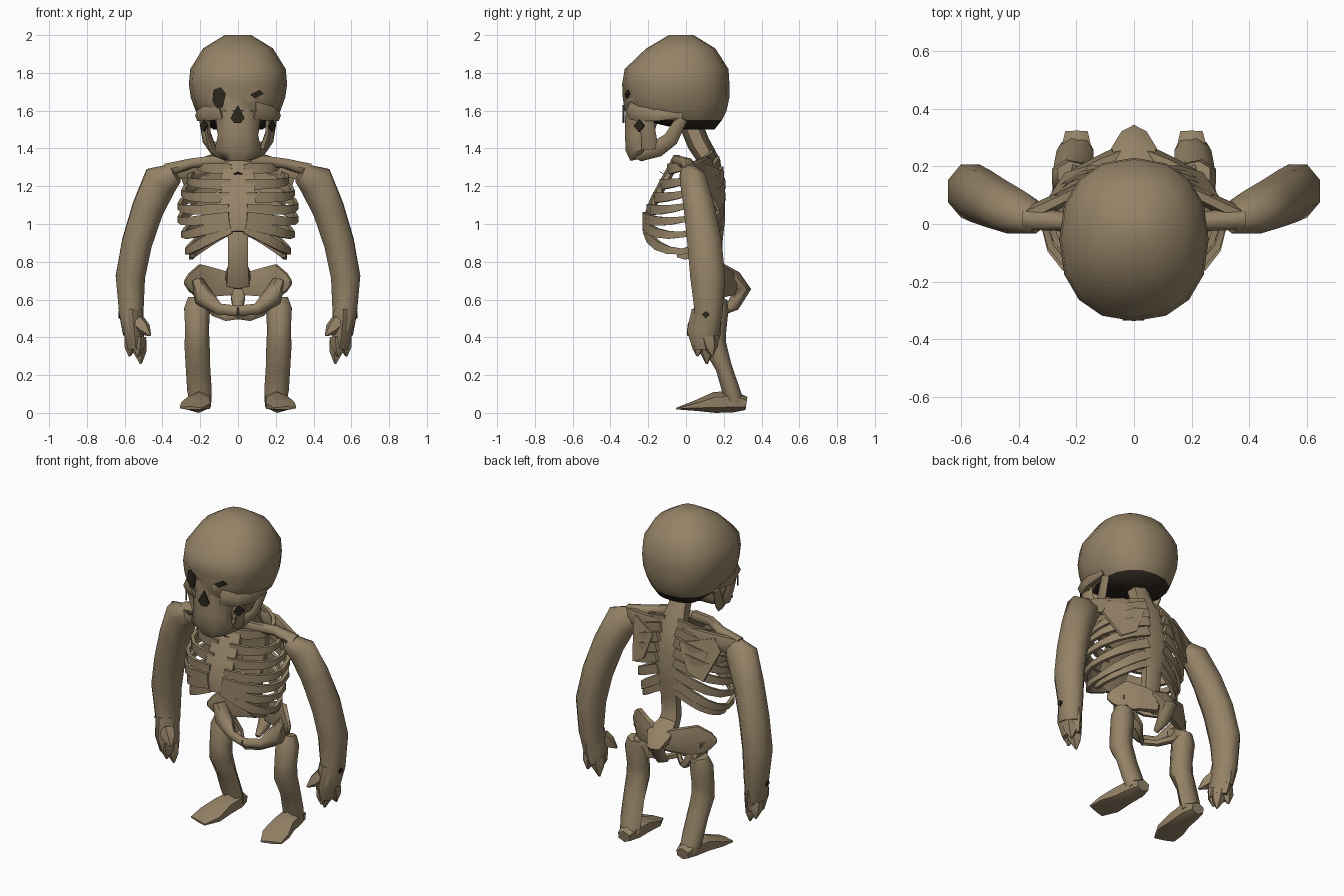
import bpy, bmesh, math
from mathutils import Vector


def material(name, rgb):
    m = bpy.data.materials.new(name)
    m.diffuse_color = (*rgb, 1)
    return m


BONE = material("aged bone", (0.30, 0.225, 0.135))
DARK = material("dark hollow", (0.025, 0.019, 0.012))
DIAMOND = ((1, 0), (0, 1), (-1, 0), (0, -1))


def finish(name, bm, angle=60, mats=(BONE, DARK)):
    bmesh.ops.recalc_face_normals(bm, faces=bm.faces)
    me = bpy.data.meshes.new(name)
    bm.to_mesh(me)
    bm.free()
    ob = bpy.data.objects.new(name, me)
    bpy.context.collection.objects.link(ob)
    for m in mats:
        me.materials.append(m)
    bpy.ops.object.select_all(action='DESELECT')
    ob.select_set(True)
    bpy.context.view_layer.objects.active = ob
    bpy.ops.object.shade_smooth_by_angle(angle=math.radians(angle))
    return ob


def skin(bm, rings):
    """Bridge successive vertex rings and cap both ends."""
    n = len(rings[0])
    for a, b in zip(rings, rings[1:]):
        for i in range(n):
            j = (i + 1) % n
            bm.faces.new((a[i], a[j], b[j], b[i]))
    bm.faces.new(rings[0])
    return bm.faces.new(rings[-1])


def tube(name, pts, sides=7, ref=(1, 0, 0), sx=1):
    """Tube through (x, y, z, half width along ref, half depth) stations."""
    bm = bmesh.new()
    ps = [Vector(p[:3]) for p in pts]
    rings = []
    for i, p in enumerate(pts):
        t = (ps[min(i + 1, len(ps) - 1)] - ps[max(i - 1, 0)]).normalized()
        u = Vector(ref) - t * t.dot(Vector(ref))
        u.normalize()
        v = t.cross(u)
        ring = []
        for k in range(sides):
            a = 2 * math.pi * (k + 0.5) / sides
            c = ps[i] + u * (p[3] * math.cos(a)) + v * (p[4] * math.sin(a))
            ring.append(bm.verts.new((c.x * sx, c.y, c.z)))
        rings.append(ring)
    skin(bm, rings)
    return finish(name, bm)


def pair(name, pts, **kw):
    tube("right_" + name, pts, sx=1, **kw)
    tube("left_" + name, pts, sx=-1, **kw)


def plate(name, pts, thick, mat=BONE, sx=1, axis=(0, 1, 0)):
    """Thin slab from an outline, thickened along an axis."""
    bm = bmesh.new()
    rings = []
    for d in (0, thick):
        moved = [Vector(p) + Vector(axis) * d for p in pts]
        rings.append([bm.verts.new((p.x * sx, p.y, p.z)) for p in moved])
    skin(bm, rings)
    return finish(name, bm, 30, (mat,))


# Cranium: stacked rounded rings (z, half width, front y, back y)
bm = bmesh.new()
rings = []
for z, w, f, b in [(2.0, .07, -.09, .04), (1.93, .185, -.21, .155), (1.82, .253, -.325, .225),
                   (1.74, .26, -.338, .23), (1.67, .25, -.335, .23), (1.60, .225, -.325, .215),
                   (1.55, .195, -.24, .19), (1.50, .13, -.02, .15)]:
    ring = []
    for k in range(16):
        a = 2 * math.pi * k / 16
        c, s = math.cos(a), math.sin(a)
        x = w * math.copysign(abs(c) ** .88, c)
        y = (f + b) / 2 + (b - f) / 2 * math.copysign(abs(s) ** .88, s)
        if z == 1.67 and k in (11, 13):      # sunken eye sockets
            y += .04
        ring.append(bm.verts.new((x, y, z)))
    rings.append(ring)
skin(bm, rings).material_index = 1
for f in bm.faces:                           # hollow skull base
    if f.calc_center_median().z < 1.53:
        f.material_index = 1
finish("cranium", bm)

# Face, jaw and cheekbones
tube("upper_jaw", [(0, -.22, 1.66, .15, .10), (0, -.235, 1.56, .13, .095), (0, -.25, 1.47, .115, .08),
                   (0, -.255, 1.39, .135, .07), (0, -.245, 1.345, .08, .055)], sides=8)
pair("jaw_branch", [(.06, -.25, 1.37, .04, .04), (.13, -.15, 1.40, .022, .045),
                    (.17, -.08, 1.45, .02, .04), (.19, -.02, 1.56, .018, .03)], sides=6)
pair("cheekbone", [(.08, -.28, 1.60, .055, .04), (.165, -.24, 1.585, .045, .035),
                   (.205, -.15, 1.575, .035, .022), (.20, -.02, 1.58, .02, .02)],
     sides=6, ref=(0, 0, 1))
pair("jaw_cheek", [(.165, -.22, 1.57, .02, .045), (.16, -.20, 1.48, .018, .04),
                   (.135, -.19, 1.40, .022, .045)], sides=6)
plate("left_eye_hollow", [(-.13, -.303, 1.71), (-.09, -.32, 1.725), (-.065, -.325, 1.69),
                          (-.08, -.32, 1.62), (-.11, -.312, 1.61), (-.135, -.303, 1.65)], .009, DARK)
plate("right_eye_hollow", [(.065, -.325, 1.685), (.115, -.312, 1.71), (.135, -.303, 1.69),
                           (.09, -.318, 1.665)], .009, DARK)
plate("nose_hollow", [(0, -.335, 1.63), (.035, -.335, 1.56), (.015, -.335, 1.535),
                      (-.02, -.335, 1.535), (-.04, -.335, 1.56)], .009, DARK)
for side, sx in (("right", 1), ("left", -1)):
    plate(side + "_cheek_hollow", [(.178 + .02 * c, -.245 + .028 * c, 1.52 + .032 * s)
                                   for c, s in DIAMOND], .008, DARK, sx, (.7, -.7, 0))

# Spine, from skull base to tail
tube("spine", [(0, .02, 1.54, .06, .06), (0, .065, 1.43, .065, .06), (0, .13, 1.32, .095, .055),
               (0, .165, 1.17, .10, .04), (0, .165, 1.03, .085, .042), (0, .15, .92, .06, .045),
               (0, .14, .8, .06, .05), (0, .2, .68, .07, .05)], sides=6)

# Breastbone
tube("breastbone", [(0, -.05, 1.34, .08, .025), (0, -.10, 1.25, .10, .024), (0, -.165, 1.13, .105, .024),
                    (0, -.205, 1.03, .115, .022), (0, -.215, .96, .05, .015)], sides=6)
plate("throat_notch", [(.025 * c, -.122 - .02 * s, 1.265 + .012 * s) for c, s in DIAMOND], .006, DARK)


def rib(zb, drop, w, front, back, dip=0, end=1.0):
    pts, n = [], 8
    for i in range(n + 1):
        t = math.pi * (.04 + (.93 * end) * i / n)
        taper = 1 if end == 1 or i < n else .3
        pts.append((w * math.sin(t) ** .8, (front + back) / 2 + (back - front) / 2 * math.cos(t),
                    zb - drop * t / math.pi - dip * math.sin(t),
                    (.022 + .018 * abs(math.cos(t))) * taper, .015))
    pair("rib", pts, sides=4, ref=(0, 0, 1))


# Rib cage: back height, forward drop, half width, front y, back y, dip, extent
for spec in [(1.37, .08, .21, -.09, .14, .02), (1.34, .13, .26, -.13, .17, .04),
             (1.29, .15, .29, -.165, .19, .05), (1.23, .15, .31, -.20, .20, .06),
             (1.17, .13, .31, -.22, .20, .08), (1.10, .09, .29, -.22, .19, .11),
             (1.04, .05, .27, -.215, .18, .16), (.99, .06, .25, -.16, .17, .13, .6)]:
    rib(*spec)

# Shoulder girdle
pair("collarbone", [(.02, -.05, 1.34, .03, .03), (.14, -.045, 1.335, .03, .025),
                    (.25, .01, 1.32, .03, .035), (.38, .02, 1.285, .04, .04)],
     sides=6, ref=(0, 0, 1))
pair("shoulder_bridge", [(.04, .13, 1.33, .035, .02), (.18, .12, 1.31, .05, .025),
                         (.37, .03, 1.27, .05, .03)], sides=6, ref=(0, 0, 1))
for side, sx in (("right", 1), ("left", -1)):
    plate(side + "_shoulder_blade", [(.09, .185, 1.28), (.27, .09, 1.32), (.30, .075, 1.24),
                                     (.24, .165, 1.07), (.15, .19, 1.12)], .015, sx=sx)

# Arms and broad clawed hands
pair("arm", [(.33, .015, 1.27, .055, .05), (.41, .04, 1.23, .10, .075), (.478, .07, 1.08, .09, .088),
             (.535, .098, .90, .086, .098), (.57, .115, .72, .084, .10), (.565, .12, .53, .07, .08),
             (.555, .10, .42, .058, .08)], sides=8)
pair("palm", [(.56, .11, .54, .06, .08), (.55, .095, .43, .062, .09), (.54, .10, .34, .05, .065)], sides=6)
for x, y, z, x2, y2, z2 in [(.53, .07, .40, .53, .06, .30), (.53, .11, .38, .515, .11, .26),
                            (.565, .12, .40, .575, .14, .30), (.53, .06, .48, .465, .01, .41)]:
    pair("finger", [(x, y, z, .045, .045), ((x + x2) / 2, (y + y2) / 2, (z + z2) / 2, .038, .038),
                    (x2, y2, z2, .006, .006)], sides=5)
for side, sx in (("right", 1), ("left", -1)):
    plate(side + "_wrist_spot", [(.624, .105 + .022 * c, .52 + .02 * s) for c, s in DIAMOND],
          .009, DARK, sx, (1, 0, 0))

# Pelvis: sacrum, flared wings and lower ring
tube("sacrum", [(0, .16, .76, .06, .045), (0, .25, .70, .09, .055), (0, .30, .655, .05, .045),
                (0, .25, .57, .035, .035), (0, .19, .53, .015, .015)], sides=6)
pair("hip_wing", [(.03, .24, .68, .065, .04), (.12, .21, .69, .085, .028), (.20, .17, .695, .105, .025),
                  (.255, .12, .69, .055, .02), (.28, .10, .69, .015, .012)],
     sides=6, ref=(0, 0, 1))
pair("hip_front", [(.22, .14, .70, .05, .035), (.18, .12, .61, .05, .055), (.10, .085, .55, .025, .03),
                   (0, .06, .54, .025, .028)], sides=6, ref=(0, 1, 0))
pair("sit_bone", [(.16, .15, .60, .045, .035), (.12, .18, .53, .03, .025), (.06, .13, .505, .015, .02),
                  (0, .07, .515, .015, .02)], sides=5, ref=(0, 1, 0))

# Legs and feet
pair("hip_joint", [(.14, .15, .58, .04, .04), (.22, .17, .575, .055, .05)], sides=6, ref=(0, 0, 1))
pair("leg", [(.215, .175, .605, .055, .045), (.22, .165, .55, .072, .062), (.22, .15, .44, .066, .065),
             (.22, .15, .36, .07, .065), (.215, .20, .24, .068, .045), (.208, .235, .13, .068, .048),
             (.20, .26, .05, .06, .05)], sides=7)
pair("foot", [(.20, .32, .05, .045, .035), (.20, .25, .06, .065, .058), (.21, .15, .055, .07, .055),
              (.225, .05, .038, .09, .028), (.25, -.035, .025, .07, .008)], sides=6)
